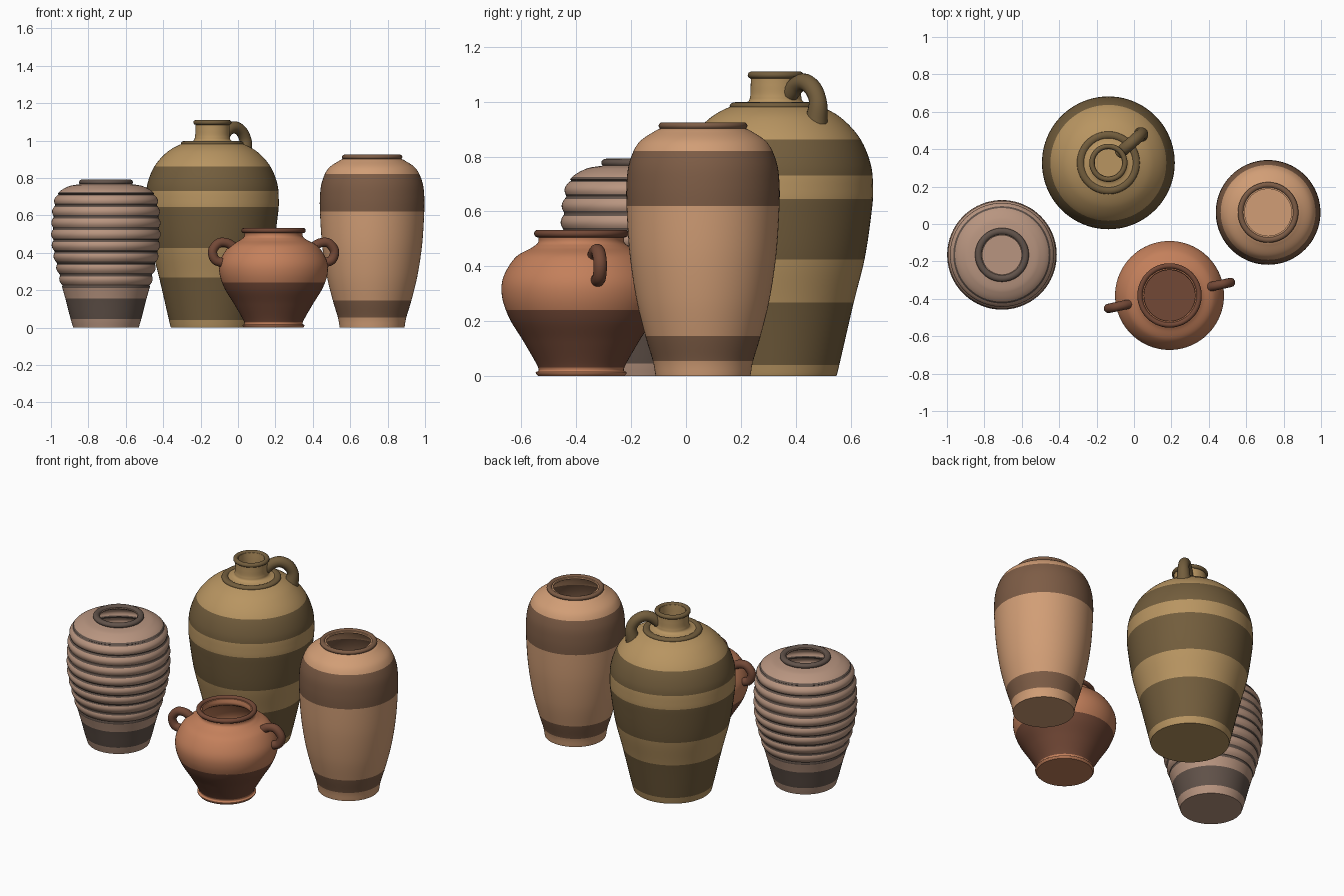
import bpy, bmesh, math
from mathutils import Vector

if "Cube" in bpy.data.objects:
    bpy.data.objects.remove(bpy.data.objects["Cube"])

SEG = 80


def mat(name, rgb):
    m = bpy.data.materials.new(name)
    m.diffuse_color = (*rgb, 1)
    m.use_nodes = True
    m.node_tree.nodes["Principled BSDF"].inputs["Base Color"].default_value = m.diffuse_color
    return m


def smooth_path(pts, n=10):
    # Catmull-Rom curve through the given points
    p = [Vector(q) for q in pts]
    p = [2 * p[0] - p[1]] + p + [2 * p[-1] - p[-2]]
    out = []
    for a, b, c, d in zip(p, p[1:], p[2:], p[3:]):
        for i in range(n):
            t = i / n
            out.append(0.5 * (2 * b + (c - a) * t + (2 * a - 5 * b + 4 * c - d) * t * t
                              + (3 * b - a - 3 * c + d) * t ** 3))
    return out + [p[-2]]


def finish(bm, name, loc, mats, angle=40):
    bmesh.ops.remove_doubles(bm, verts=bm.verts, dist=1e-5)
    bmesh.ops.recalc_face_normals(bm, faces=bm.faces)
    me = bpy.data.meshes.new(name)
    bm.to_mesh(me)
    bm.free()
    for m in mats:
        me.materials.append(m)
    ob = bpy.data.objects.new(name, me)
    bpy.context.collection.objects.link(ob)
    ob.location = loc
    bpy.ops.object.select_all(action='DESELECT')
    bpy.context.view_layer.objects.active = ob
    ob.select_set(True)
    bpy.ops.object.shade_smooth_by_angle(angle=math.radians(angle))
    return ob


def revolve(bm, outline, closed=False):
    rings = [[bm.verts.new((r * math.cos(2 * math.pi * k / SEG), r * math.sin(2 * math.pi * k / SEG), z))
              for k in range(SEG)] for r, z in outline]
    pairs = list(zip(rings, rings[1:])) + ([(rings[-1], rings[0])] if closed else [])
    return [[bm.faces.new((a[k], a[(k + 1) % SEG], b[(k + 1) % SEG], b[k])) for k in range(SEG)]
            for a, b in pairs]


def pot(name, loc, profile, bands, mats, wall=0.022, ribs=None, n=10):
    outer = [(v.x, v.y) for v in smooth_path(profile, n)]
    if ribs:
        z0, z1, step = ribs
        outer = [(r - 0.009 + 0.013 * abs(math.sin(math.pi * (z - z0) / step)) if z0 <= z <= z1 else r, z)
                 for r, z in outer]
    floor = 0.035
    inner = [(r - wall, z) for r, z in reversed(outer) if z > floor]
    raw = [(0, 0)] + outer + inner + [(inner[-1][0], floor), (0, floor)]
    # add rings exactly at the band edges
    cuts = [z for b in bands for z in b]
    line = [raw[0]]
    for a, b in zip(raw, raw[1:]):
        mids = [z for z in cuts if min(a[1], b[1]) < z < max(a[1], b[1])]
        for z in sorted(mids, reverse=b[1] < a[1]):
            t = (z - a[1]) / (b[1] - a[1])
            line.append((a[0] + (b[0] - a[0]) * t, z))
        line.append(b)
    bm = bmesh.new()
    for (a, b), faces in zip(zip(line, line[1:]), revolve(bm, line)):
        zm = (a[1] + b[1]) / 2
        idx = 1 if any(lo < zm < hi for lo, hi in bands) else 0
        for f in faces:
            f.material_index = idx
    return finish(bm, name, loc, mats)


def ring(name, loc, major, minor, z, m):
    bm = bmesh.new()
    revolve(bm, [(major + minor[0] * math.cos(2 * math.pi * i / 16), z + minor[1] * math.sin(2 * math.pi * i / 16))
                 for i in range(16)], True)
    return finish(bm, name, loc, [m])


def handle(name, loc, path, radius, angle, m, flare=1.0):
    cu = bpy.data.curves.new(name, 'CURVE')
    cu.dimensions = '3D'
    cu.bevel_depth, cu.bevel_resolution, cu.use_fill_caps = radius, 5, True
    pts = smooth_path(path, 6)
    sp = cu.splines.new('POLY')
    sp.points.add(len(pts) - 1)
    for i, (p, v) in enumerate(zip(sp.points, pts)):
        p.co = (v.x, 0, v.y, 1)
        t = i / (len(pts) - 1)
        p.radius = 1 + (flare - 1) * max(0, 4 * t - 3)
    sp.use_smooth = True
    cu.materials.append(m)
    ob = bpy.data.objects.new(name, cu)
    bpy.context.collection.objects.link(ob)
    ob.location = loc
    ob.rotation_euler.z = math.radians(angle)
    bpy.ops.object.select_all(action='DESELECT')
    bpy.context.view_layer.objects.active = ob
    ob.select_set(True)
    bpy.ops.object.convert(target='MESH')
    bpy.ops.object.shade_smooth_by_angle(angle=math.radians(50))


# Ribbed grey-brown jar
A = (-0.706, -0.165, 0)
grey = [mat("grey_clay", (.48, .30, .215)), mat("grey_glaze", (.12, .085, .068))]
grooves = [(.22 + .062 * k - .009, .22 + .062 * k + .009) for k in range(9)]
pot("ribbed_jar", A, [(.175, 0), (.19, .05), (.217, .155), (.258, .3), (.284, .42), (.289, .52),
                      (.282, .64), (.258, .716), (.2, .755), (.135, .768), (.126, .78)],
    [(.045, .155)] + grooves, grey, ribs=(.22, .716, .062), n=18)
ring("ribbed_jar_rim", A, .126, (.018, .015), .777, grey[1])

# Large banded jug with one handle
B = (-0.137, 0.327, 0)
olive = [mat("olive_clay", (.48, .30, .12)), mat("olive_glaze", (.17, .11, .046))]
pot("large_jug", B, [(.222, 0), (.232, .04), (.284, .265), (.325, .43), (.35, .6), (.355, .68), (.347, .77),
                     (.308, .865), (.24, .94), (.165, .982), (.105, .998), (.093, 1.02), (.091, 1.06), (.091, 1.1)],
    [(.04, .267), (.425, .645), (.73, .862)], olive, wall=.018)
ring("jug_rim", B, .088, (.014, .013), 1.097, olive[1])
ring("jug_collar_ring", B, .148, (.02, .014), .984, olive[1])
handle("jug_handle", B, [(.08, 1.03), (.12, 1.062), (.165, 1.07), (.21, 1.045), (.235, .995), (.225, .925)],
       .032, 41, olive[1], 1.3)

# Tall jar
C = (0.717, 0.062, 0)
tan = [mat("tan_clay", (.64, .34, .18)), mat("tan_glaze", (.205, .107, .06))]
pot("tall_jar", C, [(.173, 0), (.183, .055), (.21, .145), (.243, .28), (.267, .44), (.278, .6), (.279, .7),
                    (.268, .78), (.235, .85), (.175, .893), (.15, .905), (.147, .917)],
    [(.055, .145), (.62, .82)], tan)
ring("tall_jar_rim", C, .147, (.015, .013), .912, tan[1])

# Squat pot with two ear handles
D = (0.19, -0.382, 0)
red = [mat("red_clay", (.55, .215, .105)), mat("red_glaze", (.17, .065, .037))]
pot("squat_pot", D, [(.158, 0), (.166, .013), (.157, .03), (.21, .125), (.262, .21), (.289, .29), (.284, .36),
                     (.24, .432), (.18, .468), (.157, .488), (.158, .52)],
    [(.03, .24)], red, wall=.02)
ring("squat_pot_rim", D, .158, (.014, .014), .519, red[1])
for side, ang in (("right", 12), ("left", 192)):
    handle("squat_pot_handle_" + side, D, [(.215, .43), (.255, .453), (.3, .452), (.333, .41), (.318, .362), (.27, .345)],
           .025, ang, red[1])
